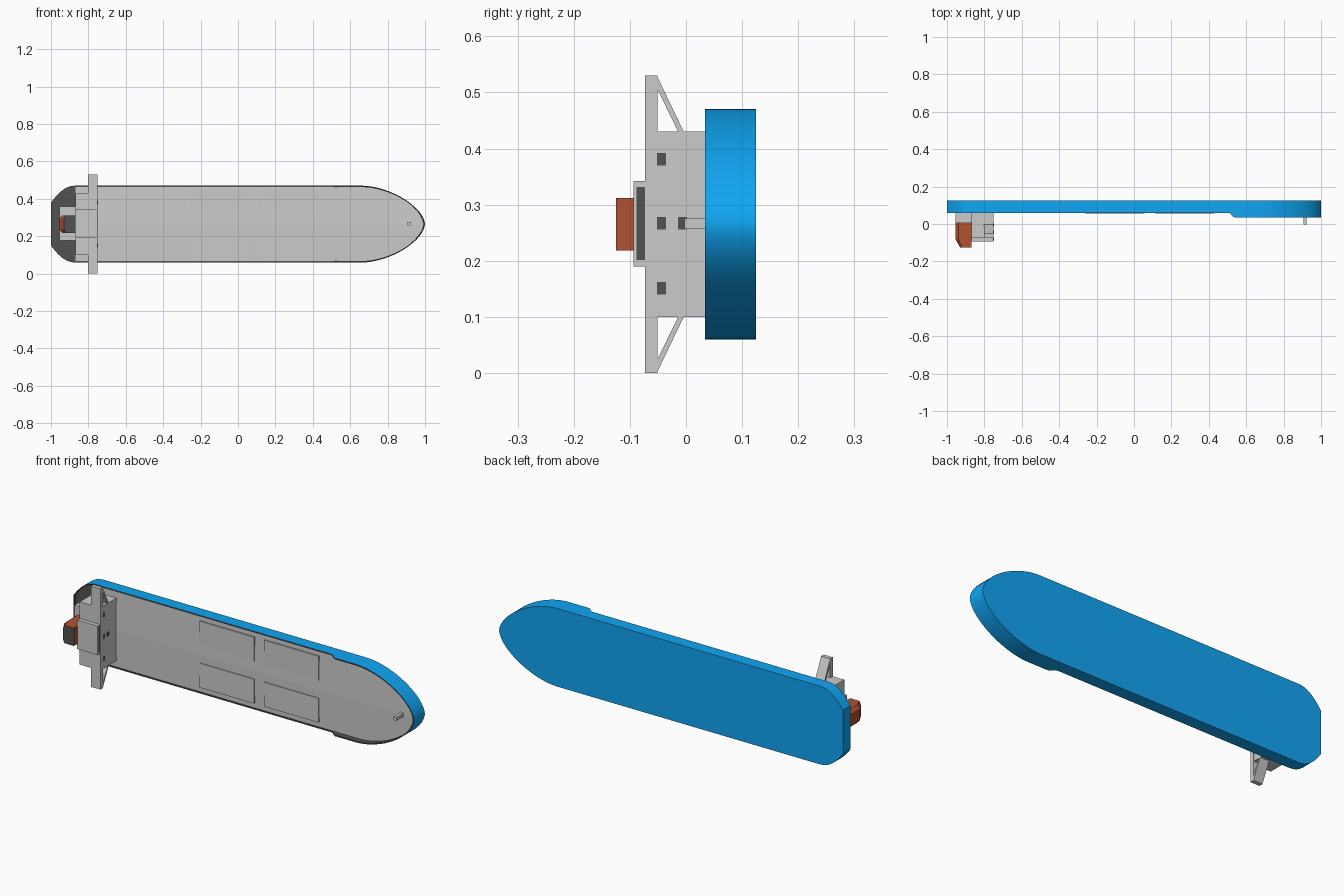
import bpy, bmesh

if "Cube" in bpy.data.objects:
    bpy.data.objects.remove(bpy.data.objects["Cube"])

CZ = 0.265  # height of the ship's centreline


def material(name, rgb):
    m = bpy.data.materials.new(name)
    m.diffuse_color = (*rgb, 1)
    m.use_nodes = True
    m.node_tree.nodes["Principled BSDF"].inputs["Base Color"].default_value = m.diffuse_color
    return m


BLUE = material("hull_blue", (0.005, 0.38, 0.9))
DARK = material("dark_grey", (0.085, 0.085, 0.085))
ORANGE = material("funnel_orange", (0.45, 0.085, 0.03))


def finish(name, bm, mats=(), smooth=False):
    bmesh.ops.recalc_face_normals(bm, faces=bm.faces)
    me = bpy.data.meshes.new(name)
    bm.to_mesh(me)
    bm.free()
    for m in mats:
        me.materials.append(m)
    ob = bpy.data.objects.new(name, me)
    bpy.context.collection.objects.link(ob)
    if smooth:
        bpy.context.view_layer.objects.active = ob
        ob.select_set(True)
        bpy.ops.object.shade_smooth_by_angle(angle=0.5)
        ob.select_set(False)
    return ob


def loft(name, lower, upper, mats=(), cap_mat=0):
    """Closed solid between two matching loops of 3D points."""
    bm = bmesh.new()
    a = [bm.verts.new(p) for p in lower]
    b = [bm.verts.new(p) for p in upper]
    n = len(a)
    for i in range(n):
        bm.faces.new((a[i], a[(i + 1) % n], b[(i + 1) % n], b[i]))
    bm.faces.new(a)
    bm.faces.new(b).material_index = cap_mat
    return finish(name, bm, mats)


def box(name, x, y, z, mat=None):
    loop = [(x[0], z[0]), (x[1], z[0]), (x[1], z[1]), (x[0], z[1])]
    return loft(name, [(p, y[0], q) for p, q in loop],
                [(p, y[1], q) for p, q in loop], [mat] if mat else [])


def bezier(p0, p1, p2, p3, n):
    out = []
    for i in range(n + 1):
        t = i / n
        s = 1 - t
        out.append(tuple(s**3 * a + 3 * s * s * t * b + 3 * s * t * t * c + t**3 * d
                         for a, b, c, d in zip(p0, p1, p2, p3)))
    return out


# Half outline (x, half width) from transom to bow tip
def half_outline(inset):
    w, end = 0.2055 - inset, 1 - inset
    stern = bezier((-end, 0.115), (-0.97, 0.155 - inset), (-0.93, w), (-0.87, w), 8)
    side = [(x, w) for x in (0.505, 0.515, 0.528, 0.54)]
    bow = bezier((0.66, w), (0.80, w), (end - 0.01, 0.10), (end, 0), 18)
    return stern + side + bow


def full(half):
    return half + [(x, -w) for x, w in reversed(half[:-1])]


# Hull: flat-bottomed shell with bulwark raised at the bow
def rim(x):
    t = min(max((x - 0.505) / 0.035, 0), 1)
    return 0.06 - 0.026 * t * t * (3 - 2 * t)


bm = bmesh.new()
outer, inner = full(half_outline(0)), full(half_outline(0.007))
rings = [[bm.verts.new((x, y(x), CZ + w)) for x, w in loop] for loop, y in (
    (outer, lambda x: 0.125), (outer, rim), (inner, rim), (inner, lambda x: 0.068))]
n = len(outer)
for k in range(3):
    for i in range(n):
        j = (i + 1) % n
        f = bm.faces.new((rings[k][i], rings[k][j], rings[k + 1][j], rings[k + 1][i]))
        f.material_index = 0 if k == 0 else 1
bm.faces.new(rings[0])
bm.faces.new(rings[3]).material_index = 1
finish("hull", bm, [BLUE, DARK], smooth=True)

# Deck: two gently sloping halves meeting at a centre ridge
bm = bmesh.new()
half = [p for p in half_outline(0.008) if p[0] >= -0.8701]
for s in (1, -1):
    pts = [(x, 0.061 + 0.004 * w / 0.198, CZ + s * w) for x, w in half]
    pts.append((-0.87, 0.061, CZ))
    bm.faces.new([bm.verts.new(p) for p in pts])
bmesh.ops.remove_doubles(bm, verts=bm.verts, dist=1e-5)
deck = finish("deck", bm)
deck.modifiers.new("thickness", "SOLIDIFY").thickness = 0.003
deck.modifiers["thickness"].offset = -1

# Cargo hatches
for i, x in enumerate(((-0.262, 0.055), (0.112, 0.43))):
    for j, z in enumerate(((0.093, 0.221), (0.314, 0.442))):
        box(f"hatch_{i}_{j}", x, (0.055, 0.067), z)

# Bow mast
box("bow_mast", (0.907, 0.923), (-0.003, 0.066), (0.257, 0.275))

# Superstructure, bridge and bridge wings
box("superstructure", (-0.87, -0.751), (-0.073, 0.068), (0.10, 0.43))
box("wheelhouse", (-0.87, -0.751), (-0.094, -0.07), (0.19, 0.342))
box("bridge_wings", (-0.803, -0.75), (-0.073, -0.051), (0, 0.53))
for name, s in (("upper", 1), ("lower", -1)):
    prof = [(-0.052, 0.265), (-0.052, 0.243), (-0.013, 0.163), (-0.003, 0.163)]
    loft(f"wing_brace_{name}", [(-0.803, y, CZ + s * z) for y, z in prof],
         [(-0.75, y, CZ + s * z) for y, z in prof])

# Windows on the forward face
box("bridge_window", (-0.76, -0.749), (-0.088, -0.0735), (0.201, 0.331), DARK)
for i, (y, z) in enumerate(((-0.044, 0.151), (-0.044, 0.267), (-0.044, 0.381), (-0.006, 0.267))):
    box(f"window_{i}", (-0.76, -0.749), (y - 0.008, y + 0.008), (z - 0.011, z + 0.011), DARK)

# Engine casing and funnel with sloped, chamfered back
box("engine_casing", (-0.955, -0.865), (0.005, 0.068), (0.177, 0.36))


def plan(y, back, corner):
    h = [(-0.868, 0.047), (corner, 0.047), (back, 0.03)]
    return [(x, y, CZ + w) for x, w in h] + [(x, y, CZ - w) for x, w in reversed(h)]


loft("funnel_base", plan(0.008, -0.955, -0.938), plan(-0.08, -0.955, -0.938), [ORANGE])
loft("funnel_top", plan(-0.08, -0.955, -0.938), plan(-0.125, -0.93, -0.922), [ORANGE, DARK], 1)
